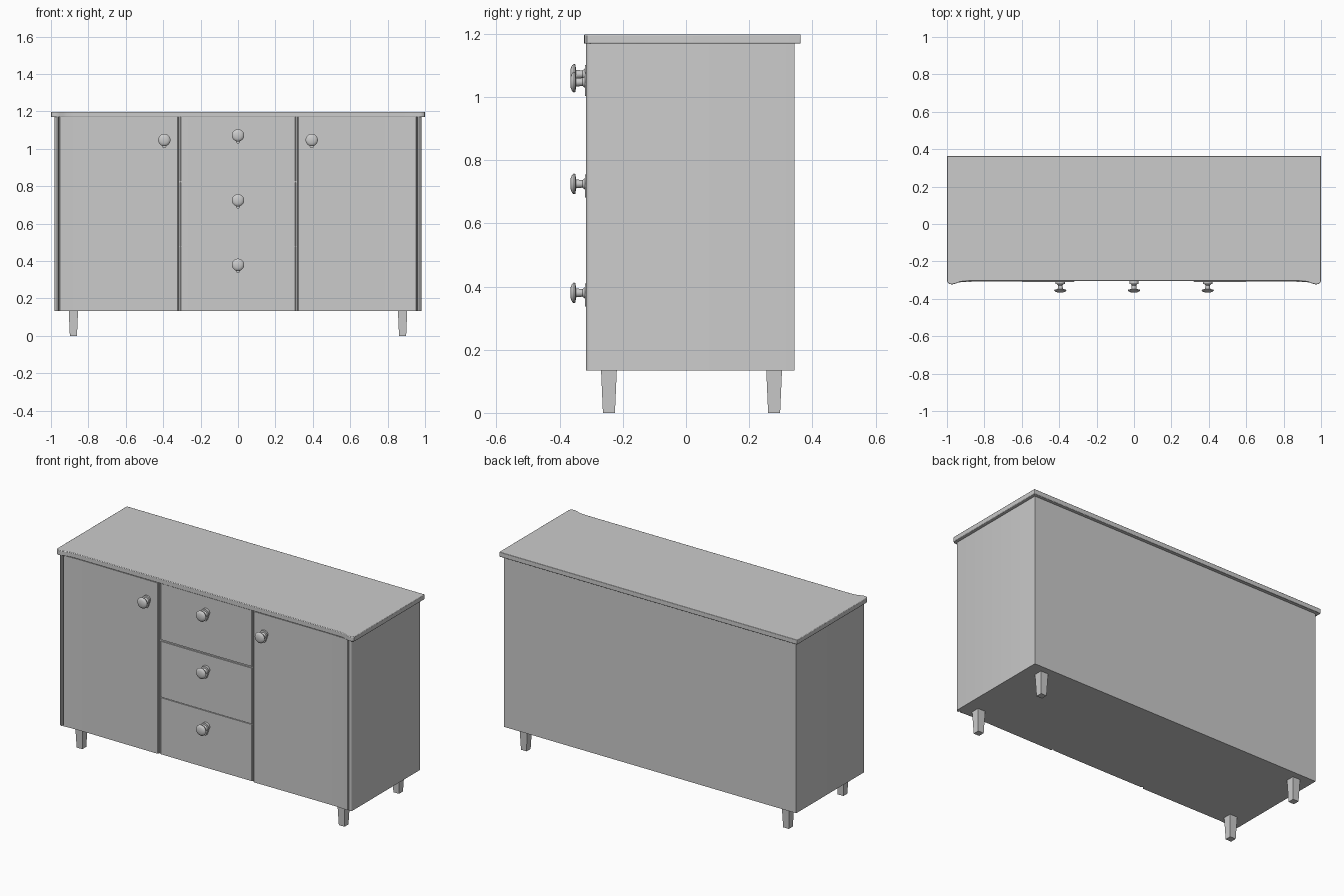
import bpy, bmesh, math
from mathutils import Matrix

if "Cube" in bpy.data.objects:
    bpy.data.objects.remove(bpy.data.objects["Cube"])


def finish(name, bm, angle=35, bevel=0):
    bmesh.ops.remove_doubles(bm, verts=bm.verts, dist=1e-5)
    bmesh.ops.recalc_face_normals(bm, faces=bm.faces)
    me = bpy.data.meshes.new(name)
    bm.to_mesh(me)
    bm.free()
    ob = bpy.data.objects.new(name, me)
    bpy.context.collection.objects.link(ob)
    if bevel:
        m = ob.modifiers.new("soft_edges", 'BEVEL')
        m.width, m.segments = bevel, 2
        m.limit_method, m.angle_limit = 'ANGLE', math.radians(50)
    bpy.ops.object.select_all(action='DESELECT')
    bpy.context.view_layer.objects.active = ob
    ob.select_set(True)
    bpy.ops.object.shade_smooth_by_angle(angle=math.radians(angle))
    return ob


def prism(name, outline, z0, z1, bevel=0):
    """Extrude a plan outline (x, y) from z0 to z1."""
    bm = bmesh.new()
    f = bm.faces.new([bm.verts.new((x, y, z0)) for x, y in outline])
    r = bmesh.ops.extrude_face_region(bm, geom=[f])
    for v in r["geom"]:
        if isinstance(v, bmesh.types.BMVert):
            v.co.z = z1
    return finish(name, bm, bevel=bevel)


def mirrored(half):
    """Close a right-half outline by mirroring in x."""
    return half + [(-x, y) for x, y in reversed(half)]


BOTTOM, TOP = 0.134, 1.17

# carcass with rounded front corner posts
prism("cabinet_body", mirrored([
    (0.98, 0.343), (0.98, -0.302), (0.978, -0.309), (0.973, -0.314),
    (0.967, -0.316), (0.961, -0.313), (0.959, -0.307), (0.958, -0.297)]), BOTTOM, TOP)

# worktop with small flared front corners
prism("worktop", mirrored([
    (1.0, 0.363), (1.0, -0.3), (0.997, -0.313), (0.987, -0.321), (0.972, -0.323),
    (0.955, -0.319), (0.935, -0.311), (0.915, -0.307), (0.88, -0.305)]),
    TOP - 0.001, 1.198, bevel=0.003)

# doors, gently eased at both vertical edges
for side, s in (("left", -1), ("right", 1)):
    prism(side + "_door", [(s * x, y) for x, y in (
        (0.318, -0.29), (0.318, -0.306), (0.323, -0.31), (0.35, -0.31), (0.55, -0.309),
        (0.75, -0.308), (0.85, -0.308), (0.92, -0.311), (0.953, -0.313),
        (0.956, -0.309), (0.956, -0.29))], BOTTOM, TOP)

# three drawer fronts
for name, z0, z1 in (("bottom", BOTTOM, 0.477), ("middle", 0.481, 0.819), ("top", 0.829, TOP)):
    prism(name + "_drawer", mirrored([
        (0.309, -0.29), (0.309, -0.301), (0.305, -0.304), (0.15, -0.305)]), z0, z1)


# mushroom knob, lathed about the y axis, on a teardrop plate
def knob(name, x, z):
    bm = bmesh.new()
    prof = [(0, -0.366), (0.018, -0.365), (0.028, -0.361), (0.033, -0.355), (0.031, -0.35),
            (0.014, -0.348), (0.012, -0.328), (0.018, -0.32), (0.018, -0.3), (0, -0.3)]
    vs = [bm.verts.new((r, y, 0)) for r, y in prof]
    es = [bm.edges.new(p) for p in zip(vs, vs[1:])]
    bmesh.ops.spin(bm, geom=vs + es, cent=(0, 0, 0), axis=(0, 1, 0),
                   angle=math.tau, steps=24)
    bmesh.ops.translate(bm, verts=bm.verts, vec=(x, 0, z))
    finish(name + "_knob", bm)
    arc = [(0.025 * math.cos(math.radians(a)), 0.008 + 0.022 * math.sin(math.radians(a)))
           for a in range(-30, 211, 20)]
    tip = [(-0.01, -0.037), (-0.006, -0.043), (0.006, -0.043), (0.01, -0.037)]
    plate = prism(name + "_knob_plate", arc + tip, 0.295, 0.32)
    plate.data.transform(Matrix.Translation((x, 0, z)) @ Matrix.Rotation(math.pi / 2, 4, 'X'))


knob("left_door", -0.394, 1.047)
knob("right_door", 0.394, 1.047)
for n, z in (("bottom", 0.38), ("middle", 0.725), ("top", 1.072)):
    knob(n + "_drawer", 0, z)

# tapered square legs
for depth, y in (("front", -0.244), ("back", 0.279)):
    for side, s in (("left", -1), ("right", 1)):
        bm = bmesh.new()
        bmesh.ops.create_cone(bm, cap_ends=True, segments=4, depth=0.137,
                              radius1=0.019 * math.sqrt(2), radius2=0.025 * math.sqrt(2),
                              matrix=Matrix.Translation((s * 0.88, y, 0.0685)) @
                              Matrix.Rotation(math.pi / 4, 4, 'Z'))
        finish(f"{depth}_{side}_leg", bm)
